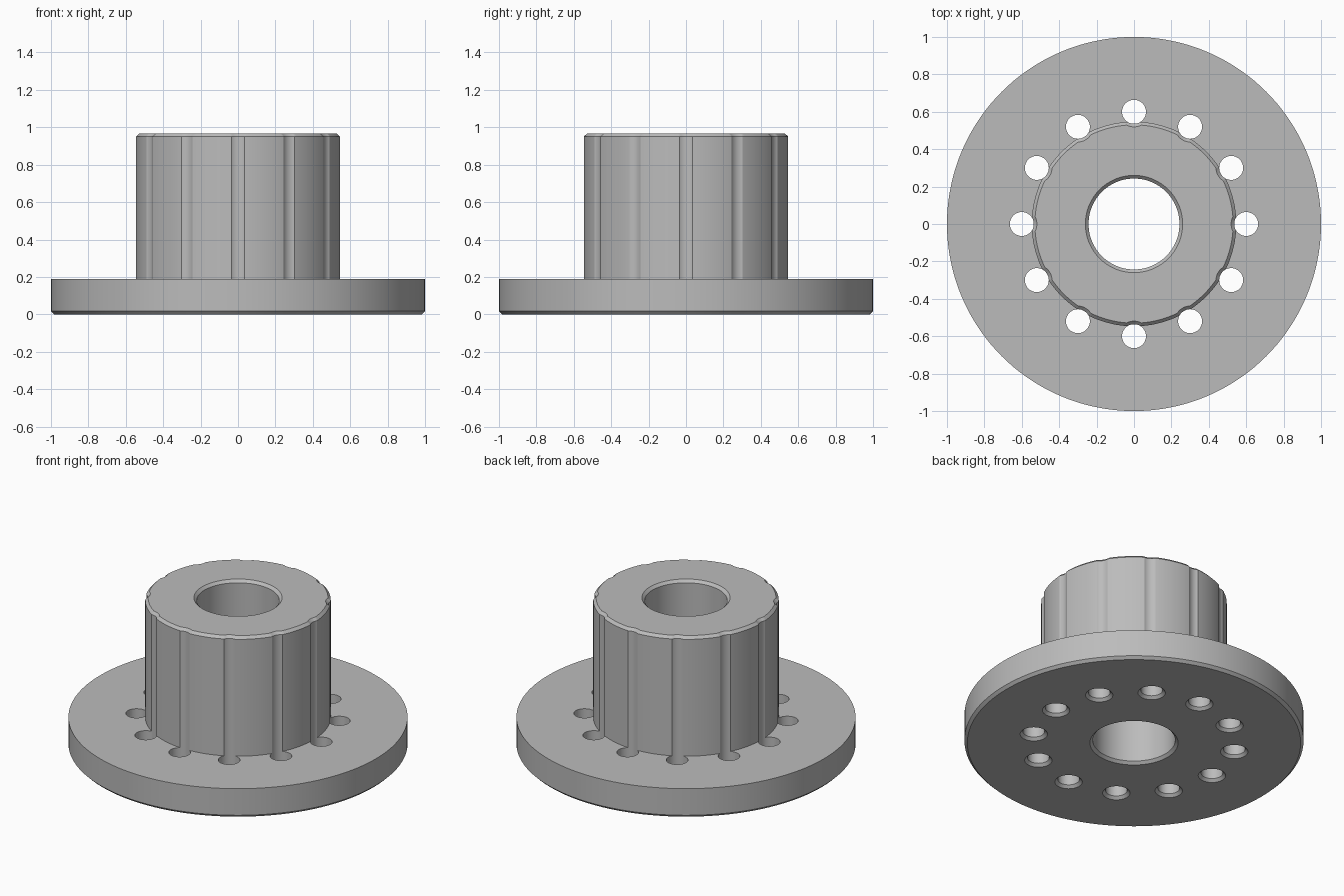
import bpy, bmesh, math

cube = bpy.data.objects.get("Cube")
if cube:
    bpy.data.objects.remove(cube)

HEIGHT, FLANGE_TOP, CHAMFER = 0.967, 0.19, 0.017
BORE, HUB, HOLE, HOLE_RING, HOLES = 0.243, 0.547, 0.064, 0.6, 12

steel = bpy.data.materials.new("plain grey")
steel.use_nodes = True
grey = (0.5, 0.5, 0.5, 1)
steel.diffuse_color = grey
steel.node_tree.nodes["Principled BSDF"].inputs["Base Color"].default_value = grey


def lathe(bm, profile, segments, centre=(0, 0)):
    """Revolve a closed (radius, height) profile about a vertical axis."""
    rings = []
    for i in range(segments):
        a = math.tau * i / segments
        rings.append([bm.verts.new((centre[0] + r * math.cos(a),
                                    centre[1] + r * math.sin(a), z)) for r, z in profile])
    n = len(profile)
    for i in range(segments):
        a, b = rings[i], rings[(i + 1) % segments]
        for j in range(n):
            k = (j + 1) % n
            bm.faces.new((a[j], b[j], b[k], a[k]))


def finish(bm, name):
    # Merge axis points, drop collapsed faces and face outwards
    bmesh.ops.remove_doubles(bm, verts=bm.verts, dist=1e-5)
    bmesh.ops.recalc_face_normals(bm, faces=bm.faces)
    mesh = bpy.data.meshes.new(name)
    bm.to_mesh(mesh)
    bm.free()
    mesh.materials.append(steel)
    obj = bpy.data.objects.new(name, mesh)
    bpy.context.collection.objects.link(obj)
    return obj


# Flange and hub turned as one piece, with a chamfered bore
c = CHAMFER
bm = bmesh.new()
lathe(bm, [(BORE + c, 0), (1 - c, 0), (1, c), (1, FLANGE_TOP), (HUB, FLANGE_TOP),
           (HUB, HEIGHT - c), (HUB - c, HEIGHT), (BORE + c, HEIGHT),
           (BORE, HEIGHT - c), (BORE, c)], 144)
body = finish(bm, "flanged_hub")

# Drills: through holes that also flute the hub, countersunk at both ends
bm = bmesh.new()
for i in range(HOLES):
    a = math.tau * i / HOLES
    spot = (HOLE_RING * math.cos(a), HOLE_RING * math.sin(a))
    lathe(bm, [(0, -c), (HOLE + 2 * c, -c), (HOLE, c), (HOLE, HEIGHT - c),
               (HOLE + 2 * c, HEIGHT + c), (0, HEIGHT + c)], 48, spot)
drills = finish(bm, "hole_drills")
drills.hide_render = True

cut = body.modifiers.new("holes", "BOOLEAN")
cut.operation = "DIFFERENCE"
cut.solver = "EXACT"
cut.object = drills
bpy.context.view_layer.objects.active = body
bpy.ops.object.select_all(action="DESELECT")
body.select_set(True)
bpy.ops.object.modifier_apply(modifier=cut.name)
bpy.data.objects.remove(drills)

bpy.ops.object.shade_smooth_by_angle(angle=math.radians(25))
